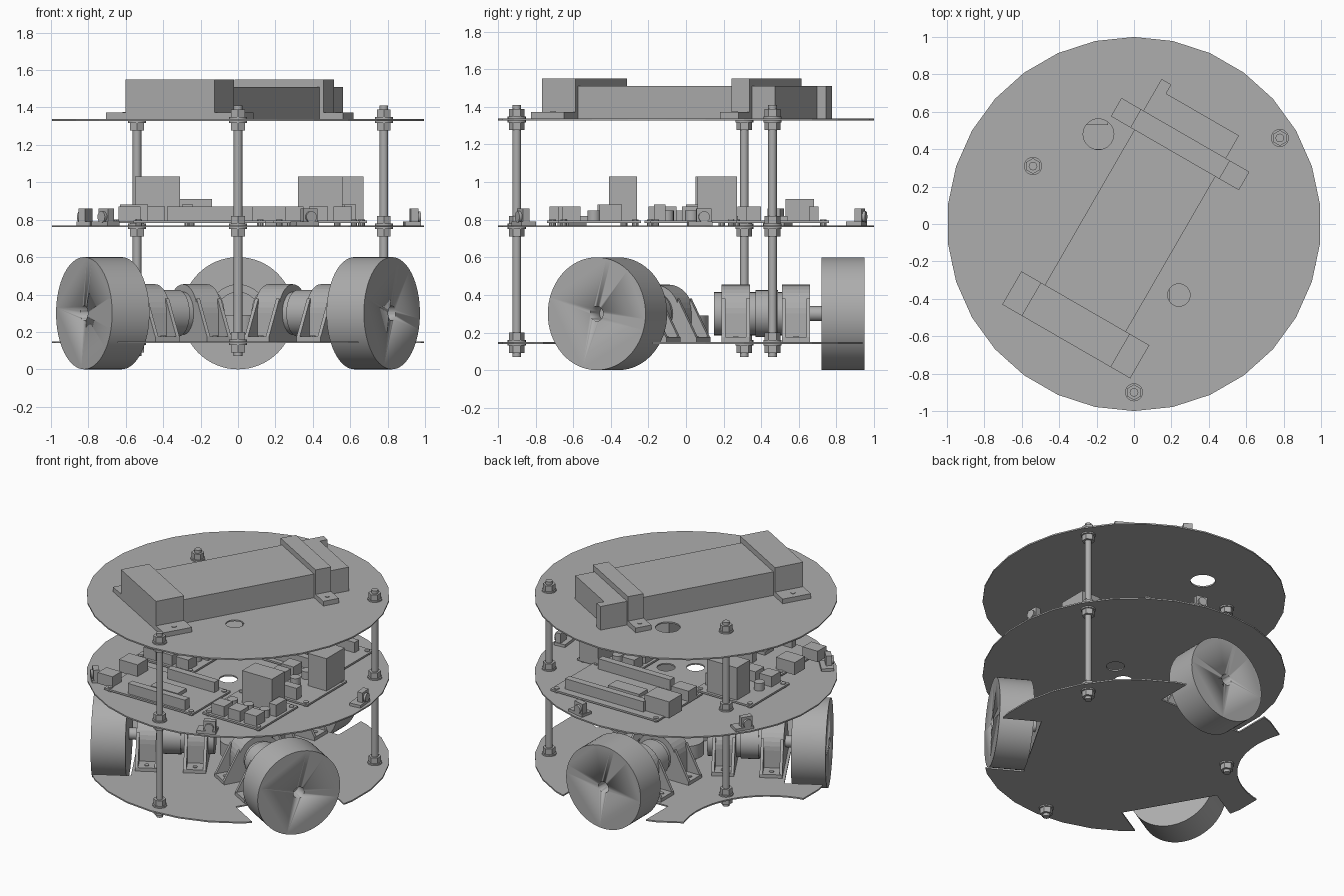
import bpy, bmesh, math
from mathutils import Matrix, Vector

if "Cube" in bpy.data.objects:
    bpy.data.objects.remove(bpy.data.objects["Cube"])

GREY = (0.42, 0.42, 0.42, 1)
mat = bpy.data.materials.new("plain_grey")
mat.use_nodes = True
mat.diffuse_color = GREY
mat.node_tree.nodes["Principled BSDF"].inputs["Base Color"].default_value = GREY


def spin(deg):
    return Matrix.Rotation(math.radians(deg), 4, 'Z')


def finish(name, bm, m=None, smooth=False):
    bmesh.ops.recalc_face_normals(bm, faces=bm.faces)
    me = bpy.data.meshes.new(name)
    bm.to_mesh(me)
    bm.free()
    me.materials.append(mat)
    ob = bpy.data.objects.new(name, me)
    bpy.context.collection.objects.link(ob)
    if m is not None:
        me.transform(m)
    if smooth:
        bpy.ops.object.select_all(action='DESELECT')
        ob.select_set(True)
        bpy.context.view_layer.objects.active = ob
        bpy.ops.object.shade_smooth_by_angle()
    return ob


def box(name, x, y, z, m=None):
    """Box from three (low, high) ranges."""
    bm = bmesh.new()
    lo, hi = Vector((x[0], y[0], z[0])), Vector((x[1], y[1], z[1]))
    bmesh.ops.create_cube(bm, size=1)
    bmesh.ops.transform(bm, verts=bm.verts, matrix=Matrix.Translation((lo + hi) / 2)
                        @ Matrix.Diagonal((*(hi - lo), 1)))
    return finish(name, bm, m)


def rod(name, r, z, at=(0, 0), sides=32, m=None):
    """Upright cylinder over a (low, high) range."""
    bm = bmesh.new()
    bmesh.ops.create_cone(bm, cap_ends=True, segments=sides, radius1=r, radius2=r, depth=z[1] - z[0],
                          matrix=Matrix.Translation((*at, (z[0] + z[1]) / 2)))
    return finish(name, bm, m, sides > 8)


def prism(name, pts, x, m=None):
    """Outline in y, z pushed along x."""
    bm = bmesh.new()
    f = bm.faces.new([bm.verts.new((x[0], *p)) for p in pts])
    out = bmesh.ops.extrude_face_region(bm, geom=[f])
    vs = [v for v in out["geom"] if isinstance(v, bmesh.types.BMVert)]
    bmesh.ops.translate(bm, verts=vs, vec=(x[1] - x[0], 0, 0))
    return finish(name, bm, m)


def cut(ob, cutters):
    for c in cutters:
        mod = ob.modifiers.new("cut", 'BOOLEAN')
        mod.object, mod.solver = c, 'EXACT'
        bpy.context.view_layer.objects.active = ob
        bpy.ops.object.modifier_apply(modifier=mod.name)
        bpy.data.objects.remove(c)


WHEELS = (90, 210, 330)
POSTS = ((0, -0.9), (0.78, 0.46), (-0.54, 0.31))
AXLE_Z = 0.3

# Three round decks; the lowest has wheel slots and a round bite
deck_z = {"bottom_deck": 0.14, "middle_deck": 0.76, "top_deck": 1.328}
decks = {n: rod(n, 1, (z, z + 0.01), sides=30) for n, z in deck_z.items()}
for d in decks.values():
    d.data.shade_flat()
cut(decks["bottom_deck"],
    [box("slot", (0.68, 1.2), (-0.334, 0.334), (0, 0.3), spin(a)) for a in WHEELS]
    + [rod("bite", 0.58, (0, 0.3), (1.28, 0), 48, spin(150))])
cut(decks["middle_deck"], [rod("hole", 0.06, (0.7, 0.8), p) for p in ((0.16, 0), (0, -0.11))])
cut(decks["top_deck"], [rod("hole", r, (1.2, 1.4), p)
                        for r, p in ((0.082, (-0.19, 0.48)), (0.06, (0.24, -0.38)))])

# Threaded posts with nuts and washers on both sides of each deck
for p in POSTS:
    rod("post", 0.023, (0.07, 1.41), p, 16)
    for z in deck_z.values():
        for side, face in ((-1, z), (1, z + 0.01)):
            rod("washer", 0.048, sorted((face, face + side * 0.01)), p, 20)
            rod("nut", 0.042, sorted((face + side * 0.01, face + side * 0.05)), p, 6)

# Wheel, motor and brackets, repeated around the centre
along = Matrix.Translation((0, 0, AXLE_Z)) @ Matrix.Rotation(math.pi / 2, 4, 'Y')
arch = [(0.155 * math.cos(t), AXLE_Z + 0.155 * math.sin(t))
        for t in (math.pi * i / 16 for i in range(17))]
arch = [(0.155, 0.15)] + arch + [(-0.155, 0.15)]
for a in WHEELS:
    m = spin(a)
    wheel = rod("wheel", 0.3, (0.72, 0.95), sides=64, m=m @ along)
    cut(wheel, [rod("bore", 0.04, (0.85, 1), sides=24, m=m @ along)])
    rod("motor", 0.115, (0.15, 0.66), m=m @ along)
    rod("gearbox", 0.125, (0.37, 0.49), m=m @ along)
    rod("motor_shaft", 0.04, (0.66, 0.73), sides=20, m=m @ along)
    for x0, x1 in ((0.19, 0.34), (0.51, 0.66)):
        prism("motor_bracket", arch, (x0, x1), m)
        box("bracket_foot", (x0, x1), (-0.26, 0.26), (0.15, 0.175), m)
        for s in (-1, 1):
            for g in (x0, x1 - 0.02):
                prism("bracket_rib", [(s * 0.14, 0.17), (s * 0.26, 0.17), (s * 0.145, 0.38)], (g, g + 0.02), m)
            rod("foot_screw", 0.015, (0.17, 0.18), ((x0 + x1) / 2, s * 0.215), 12, m)

# Central hub on the bottom deck
rod("hub_stem", 0.07, (0.15, 0.2))
rod("hub", 0.12, (0.19, 0.29))


def board(name, x, y):
    box(name, x, y, (0.782, 0.795))
    for cx in (x[0] + 0.03, x[1] - 0.03):
        for cy in (y[0] + 0.03, y[1] - 0.03):
            rod("standoff", 0.018, (0.77, 0.80), (cx, cy), 10)


# Two controller boards with long headers
board("front_controller", (-0.56, 0.15), (-0.74, -0.3))
board("back_controller", (-0.3, 0.56), (0.24, 0.76))
for x, y in (((-0.38, 0.08), -0.7), ((-0.3, 0.08), -0.36), ((-0.1, 0.48), 0.3), ((-0.15, 0.48), 0.68)):
    box("pin_header", x, (y - 0.025, y + 0.025), (0.79, 0.87))
box("data_socket", (-0.34, -0.14), (0.53, 0.68), (0.79, 0.91))
box("power_socket", (-0.3, -0.16), (0.3, 0.4), (0.79, 0.87))
box("data_socket", (-0.63, -0.48), (-0.47, -0.35), (0.79, 0.88))
box("power_socket", (-0.64, -0.52), (-0.7, -0.6), (0.79, 0.87))
box("chip", (-0.3, -0.08), (-0.58, -0.48), (0.79, 0.82))
box("chip", (0, 0.25), (0.44, 0.54), (0.79, 0.82))

# Three motor driver boards: board centre, turn, and shared parts
for cx, cy, turn in ((0.42, -0.46, 0), (0.47, 0.04, -90), (-0.45, 0, 0)):
    m = Matrix.Translation((cx, cy, 0)) @ spin(turn)
    box("driver_board", (-0.23, 0.23), (-0.22, 0.22), (0.782, 0.795), m)
    sink_x = (-0.23, -0.02) if turn else (-0.1, 0.14)
    box("heat_sink", sink_x, (0.05, 0.2), (0.79, 1.03), m)
    for i in range(3):
        x = -0.17 + i * 0.13
        box("terminal_block", (x, x + 0.1), (-0.2, -0.1), (0.79, 0.87), m)
        rod("capacitor", 0.035, (0.79, 0.85), (x + 0.05, -0.03), 16, m)
    box("driver_chip", (0.15, 0.21), (0, 0.12), (0.79, 0.88), m)
    for sx in (-1, 1):
        for sy in (-1, 1):
            rod("standoff", 0.018, (0.77, 0.80), (sx * 0.2, sy * 0.19), 10, m)

# Five range sensors around the rim of the middle deck
for i in range(5):
    m = spin(5.4 + 72 * i)
    box("sensor_foot", (0.89, 0.975), (-0.08, 0.05), (0.77, 0.79), m)
    box("sensor_body", (0.925, 0.965), (-0.035, 0.045), (0.77, 0.86), m)
    lens = Matrix.Translation((0, 0, 0.815)) @ Matrix.Rotation(math.pi / 2, 4, 'Y')
    rod("sensor_lens", 0.03, (0.96, 0.98), (0, 0.005), 20, m @ lens)

# Battery lying diagonally on the top deck, held by two clamps
m = spin(60)
top, inner, outer = 1.338, 0.275, 0.395
box("battery", (-0.69, 0.69), (-0.25, 0.25), (top, 1.51), m)
for x in ((-0.725, -0.52), (0.437, 0.55)):
    box("clamp_bridge", x, (-inner, inner), (1.51, 1.55), m)
    mid = (x[0] + x[1]) / 2
    for s in (-1, 1):
        box("clamp_wall", x, sorted((s * 0.245, s * inner)), (top, 1.52), m)
        box("clamp_foot", x, sorted((s * inner, s * outer)), (top, 1.372), m)
        rod("clamp_screw", 0.016, (1.37, 1.376), (mid, s * 0.335), 12, m)
box("clamp_end_wall", (-0.725, -0.685), (-inner, inner), (top, 1.52), m)
box("battery_tab", (0.55, 0.745), (0.2, 0.26), (top, 1.51), m)
